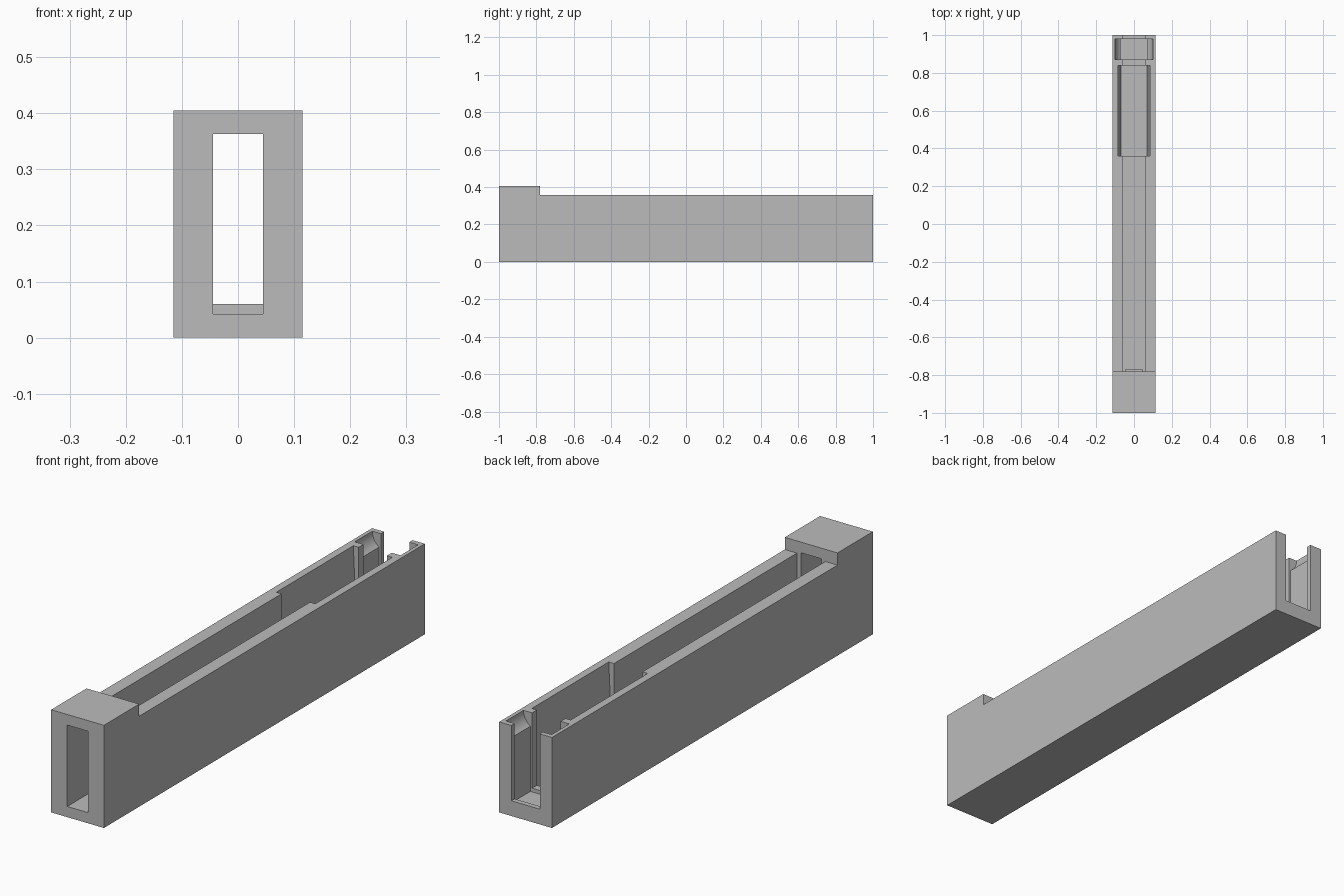
import bpy
import bmesh
from math import sin, cos, radians

cube = bpy.data.objects.get("Cube")
if cube:
    bpy.data.objects.remove(cube, do_unlink=True)

grey = bpy.data.materials.new("plain grey")
grey.use_nodes = True
colour = (0.5, 0.5, 0.5, 1)
grey.diffuse_color = colour
grey.node_tree.nodes["Principled BSDF"].inputs["Base Color"].default_value = colour


def prism(name, profile, axis, start, end):
    """Extrude a closed 2D profile along x (profile is y, z) or y (profile is x, z)."""
    def place(a, b, t):
        return (t, a, b) if axis == "x" else (a, t, b)
    bm = bmesh.new()
    face = bm.faces.new([bm.verts.new(place(a, b, start)) for a, b in profile])
    grown = bmesh.ops.extrude_face_region(bm, geom=[face])
    moved = [v for v in grown["geom"] if isinstance(v, bmesh.types.BMVert)]
    bmesh.ops.translate(bm, verts=moved, vec=place(0, 0, end - start))
    bmesh.ops.recalc_face_normals(bm, faces=bm.faces)
    mesh = bpy.data.meshes.new(name)
    bm.to_mesh(mesh)
    bm.free()
    mesh.materials.append(grey)
    obj = bpy.data.objects.new(name, mesh)
    bpy.context.collection.objects.link(obj)
    return obj


def mirrored(half):
    """Complete a cross-section from its +x half, listed bottom to top."""
    return half + [(-x, z) for x, z in reversed(half)]


RIM, FLOOR, POCKET_FLOOR, ABOVE = 0.357, 0.06, 0.045, 0.6

# Long housing with a raised head at the front
housing = prism("housing", [(-1, 0), (1, 0), (1, RIM), (-0.78, RIM),
                            (-0.78, 0.405), (-1, 0.405)], "x", -0.115, 0.115)

# Curved lead-in at the top of the rear pocket
radius = 0.0654
scoop = [(0.1 - radius + radius * cos(radians(a)), RIM - radius * sin(radians(a)))
         for a in range(57, -1, -3)]

# Openings: front window, open channel, tapered pocket, scooped rear pocket
openings = [
    ("front_window", [(0.045, 0.042), (0.045, 0.363)], -1.1, -0.77),
    ("channel", [(0.062, FLOOR), (0.062, ABOVE)], -0.78, 1.1),
    ("long_pocket", [(0.07, POCKET_FLOOR), (0.085, RIM), (0.085, ABOVE)], 0.36, 0.84),
    ("rear_pocket", [(scoop[0][0], POCKET_FLOOR)] + scoop + [(0.1, ABOVE)], 0.87, 0.98),
]
for name, half, start, end in openings:
    cutter = prism(name + "_cutter", mirrored(half), "y", start, end)
    cutter.hide_render = True
    cutter.hide_viewport = True
    cut = housing.modifiers.new(name, "BOOLEAN")
    cut.operation = "DIFFERENCE"
    cut.solver = "EXACT"
    cut.object = cutter

# Bake the cuts and drop the cutters
bpy.context.view_layer.update()
graph = bpy.context.evaluated_depsgraph_get()
result = bpy.data.meshes.new_from_object(housing.evaluated_get(graph))
housing.modifiers.clear()
housing.data = result
for name, *_ in openings:
    bpy.data.objects.remove(bpy.data.objects[name + "_cutter"], do_unlink=True)

# Smooth only the curved lead-ins
bpy.context.view_layer.objects.active = housing
housing.select_set(True)
bpy.ops.object.shade_smooth_by_angle(angle=radians(20))
